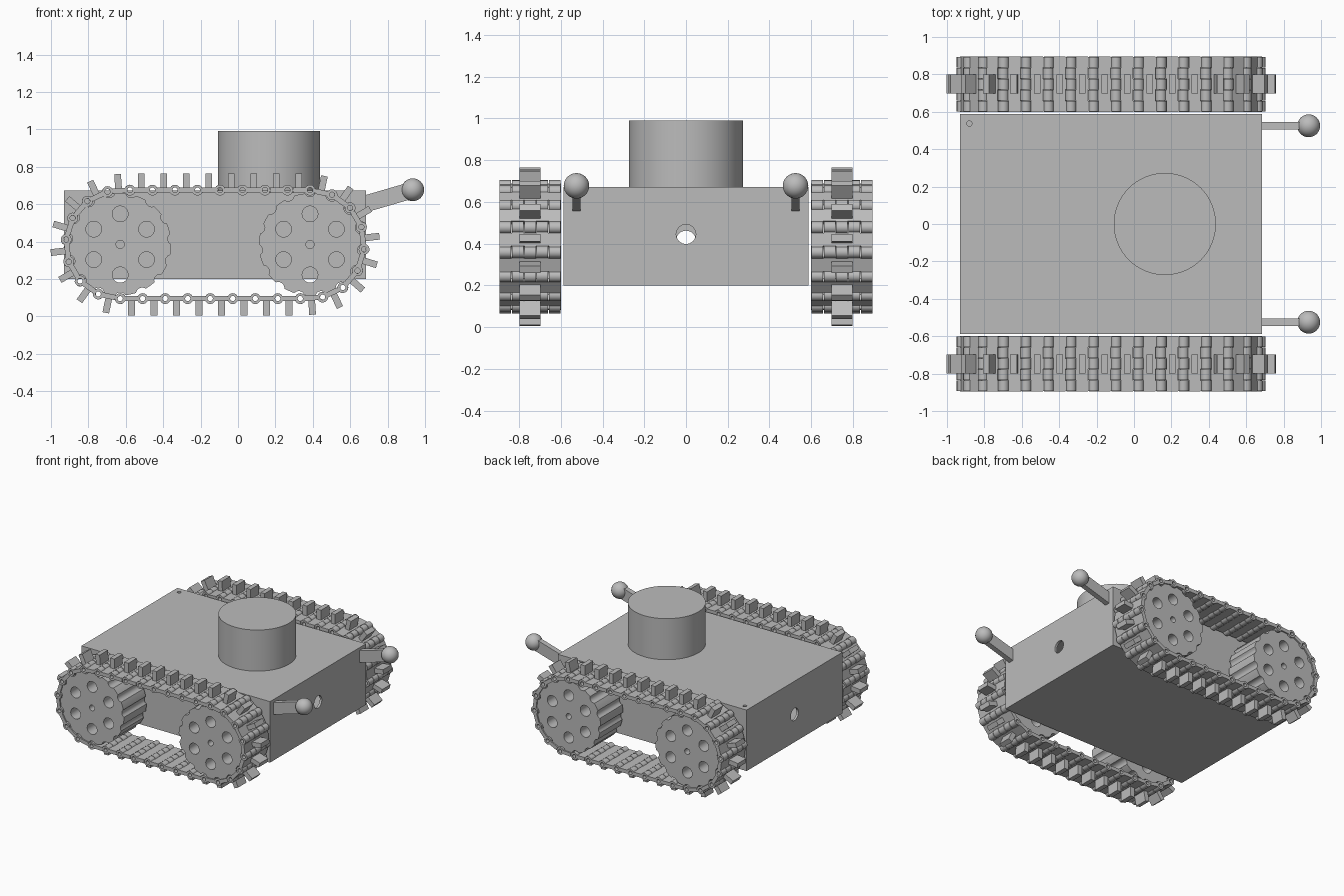
import bpy, bmesh, math
from mathutils import Matrix, Vector

cube = bpy.data.objects.get("Cube")
if cube:
    bpy.data.objects.remove(cube, do_unlink=True)

grey = bpy.data.materials.new("plain_grey")
grey.use_nodes = True
grey.diffuse_color = (0.5, 0.5, 0.5, 1)
grey.node_tree.nodes["Principled BSDF"].inputs["Base Color"].default_value = (0.5, 0.5, 0.5, 1)

WHEEL_R = 0.29            # radius of the track path
AXLE_Z = 0.385
REAR_X, FORE_X = -0.63, 0.385
LINKS = 32
TRACK_Y, TRACK_W = 0.7475, 0.295


def add_object(name, mesh, location=(0, 0, 0)):
    obj = bpy.data.objects.new(name, mesh)
    obj.location = location
    bpy.context.collection.objects.link(obj)
    if not mesh.materials:
        mesh.materials.append(grey)
    return obj


def mesh_from(name, bm):
    bmesh.ops.recalc_face_normals(bm, faces=bm.faces[:])
    mesh = bpy.data.meshes.new(name)
    bm.to_mesh(mesh)
    bm.free()
    return mesh


def add_box(bm, low, high):
    low, high = Vector(low), Vector(high)
    matrix = Matrix.Translation((low + high) / 2) @ Matrix.Diagonal((*(high - low), 1))
    bmesh.ops.create_cube(bm, size=1, matrix=matrix)


def add_tube(bm, x, y0, y1, outer, inner, sides=16):
    """Hollow knuckle lying along y."""
    rings = []
    for radius, y in ((outer, y0), (outer, y1), (inner, y1), (inner, y0)):
        rings.append([bm.verts.new((x + radius * math.cos(math.tau * i / sides), y,
                                    radius * math.sin(math.tau * i / sides)))
                      for i in range(sides)])
    for k in range(4):
        a, b = rings[k], rings[(k + 1) % 4]
        for i in range(sides):
            j = (i + 1) % sides
            bm.faces.new((a[i], a[j], b[j], b[i]))


def add_cylinder(name, radius, depth, location, axis="Z", sides=64):
    bm = bmesh.new()
    turn = Matrix.Rotation(math.pi / 2, 4, "Y") if axis == "X" else Matrix()
    bmesh.ops.create_cone(bm, cap_ends=True, segments=sides, radius1=radius,
                          radius2=radius, depth=depth, matrix=turn)
    return add_object(name, mesh_from(name, bm), location)


def smooth(obj):
    bpy.ops.object.select_all(action="DESELECT")
    obj.select_set(True)
    bpy.context.view_layer.objects.active = obj
    bpy.ops.object.shade_smooth_by_angle(angle=math.radians(30))


def bake(obj):
    """Replace the object's data with its evaluated mesh."""
    bpy.context.view_layer.update()
    graph = bpy.context.evaluated_depsgraph_get()
    mesh = bpy.data.meshes.new_from_object(obj.evaluated_get(graph))
    obj.modifiers.clear()
    return mesh


# Hull: hollow box with a port at each end and a pin hole in the roof
bm = bmesh.new()
add_box(bm, (-0.93, -0.587, 0.2), (0.685, 0.587, 0.672))
hull = add_object("hull", mesh_from("hull", bm))
shell = hull.modifiers.new("shell", "SOLIDIFY")
shell.thickness, shell.offset = 0.03, -1
cutters = [add_cylinder("fore_port_cutter", 0.047, 0.2, (0.685, 0, 0.445), "X", 32),
           add_cylinder("rear_port_cutter", 0.047, 0.2, (-0.93, 0, 0.415), "X", 32),
           add_cylinder("pin_hole_cutter", 0.014, 0.2, (-0.88, 0.537, 0.672), "Z", 20)]
for cutter in cutters:
    cut = hull.modifiers.new("cut", "BOOLEAN")
    cut.operation, cut.solver, cut.object = "DIFFERENCE", "EXACT", cutter
hull.data = bake(hull)
for cutter in cutters:
    bpy.data.objects.remove(cutter, do_unlink=True)
smooth(hull)

# Turret drum
smooth(add_cylinder("turret", 0.273, 0.318, (0.165, 0, 0.831)))

# Ball-ended arms at the fore end
for side, y in (("front", -0.525), ("back", 0.525)):
    bm = bmesh.new()
    add_box(bm, (0.68, y - 0.02, 0.555), (0.92, y + 0.02, 0.648))
    for v in bm.verts:
        if v.co.x > 0.8:
            v.co.z += 0.07
    add_object(side + "_arm", mesh_from("arm", bm))
    bm = bmesh.new()
    bmesh.ops.create_uvsphere(bm, u_segments=32, v_segments=16, radius=0.061)
    ball = add_object(side + "_arm_ball", mesh_from("ball", bm), (0.934, y, 0.677))
    smooth(ball)


# Sprocket wheel: scalloped rim, six round holes and a centre bore
def sprocket_mesh(phase, teeth=15, steps=12):
    curve = bpy.data.curves.new("sprocket_outline", "CURVE")
    curve.dimensions, curve.fill_mode = "2D", "BOTH"
    curve.extrude = TRACK_W / 2 - 0.01

    def outline(points):
        spline = curve.splines.new("POLY")
        spline.points.add(len(points) - 1)
        for p, (x, y) in zip(spline.points, points):
            p.co = (x, y, 0, 1)
        spline.use_cyclic_u = True

    def circle(cx, cy, r, sides=24):
        outline([(cx + r * math.cos(math.tau * i / sides),
                  cy + r * math.sin(math.tau * i / sides)) for i in range(sides)])

    rim = []
    for i in range(teeth * steps):
        delta = ((i + steps // 2) % steps - steps // 2) * math.tau / (teeth * steps)
        reach = 0.034 ** 2 - (WHEEL_R * math.sin(delta)) ** 2
        r = 0.273
        if reach > 0:
            r = min(r, WHEEL_R * math.cos(delta) - math.sqrt(reach))
        a = phase + math.tau * i / (teeth * steps)
        rim.append((r * math.cos(a), r * math.sin(a)))
    outline(rim)
    circle(0, 0, 0.022)
    for k in range(6):
        a = math.radians(30 + 60 * k)
        circle(0.163 * math.cos(a), 0.163 * math.sin(a), 0.042)

    temp = bpy.data.objects.new("sprocket_outline", curve)
    bpy.context.collection.objects.link(temp)
    mesh = bake(temp)
    bpy.data.objects.remove(temp, do_unlink=True)
    bm = bmesh.new()
    bm.from_mesh(mesh)
    bmesh.ops.remove_doubles(bm, verts=bm.verts[:], dist=0.0001)
    bmesh.ops.rotate(bm, verts=bm.verts[:], matrix=Matrix.Rotation(math.pi / 2, 3, "X"))
    return mesh_from("sprocket", bm)


for end, x, phase in (("rear", REAR_X, -math.pi / 2), ("fore", FORE_X, math.pi / 2)):
    mesh = sprocket_mesh(phase)
    for side, y in (("front", -TRACK_Y), ("back", TRACK_Y)):
        smooth(add_object(f"{side}_{end}_sprocket", mesh, (x, y, AXLE_Z)))


# Track link: plate, interleaved hinge knuckles and a cleat
span = FORE_X - REAR_X
arc = math.pi * WHEEL_R
pitch = 2 * (span + arc) / LINKS
bm = bmesh.new()
half = TRACK_W / 2
add_box(bm, (-0.032, -half, -0.014), (0.032, half, 0.014))
add_box(bm, (-0.018, -0.051, 0), (0.018, 0.051, 0.09))
lug = TRACK_W / 5
for k in range(5):
    y0 = -half + k * lug + 0.002
    y1 = y0 + lug - 0.004
    end = 1 if k % 2 == 0 else -1
    add_tube(bm, end * pitch / 2, y0, y1, 0.029, 0.014)
    near, far = sorted((end * 0.025, end * (pitch / 2 - 0.018)))
    add_box(bm, (near, y0, -0.014), (far, y1, 0.014))
link_mesh = mesh_from("track_link", bm)


def pin(i):
    """Position of hinge pin i on the track loop."""
    s = (i % LINKS) * pitch
    if s < span:
        return Vector((FORE_X - s, 0, AXLE_Z + WHEEL_R))
    s -= span
    if s < arc:
        a = math.pi / 2 + s / WHEEL_R
        return Vector((REAR_X + WHEEL_R * math.cos(a), 0, AXLE_Z + WHEEL_R * math.sin(a)))
    s -= arc
    if s < span:
        return Vector((REAR_X + s, 0, AXLE_Z - WHEEL_R))
    a = -math.pi / 2 + (s - span) / WHEEL_R
    return Vector((FORE_X + WHEEL_R * math.cos(a), 0, AXLE_Z + WHEEL_R * math.sin(a)))


for side, y in (("front", -TRACK_Y), ("back", TRACK_Y)):
    for i in range(LINKS):
        a, b = pin(i), pin(i + 1)
        link = add_object(f"{side}_track_link_{i + 1}", link_mesh, (a + b) / 2 + Vector((0, y, 0)))
        link.rotation_euler.y = -math.atan2(a.z - b.z, a.x - b.x)
smooth(link)
